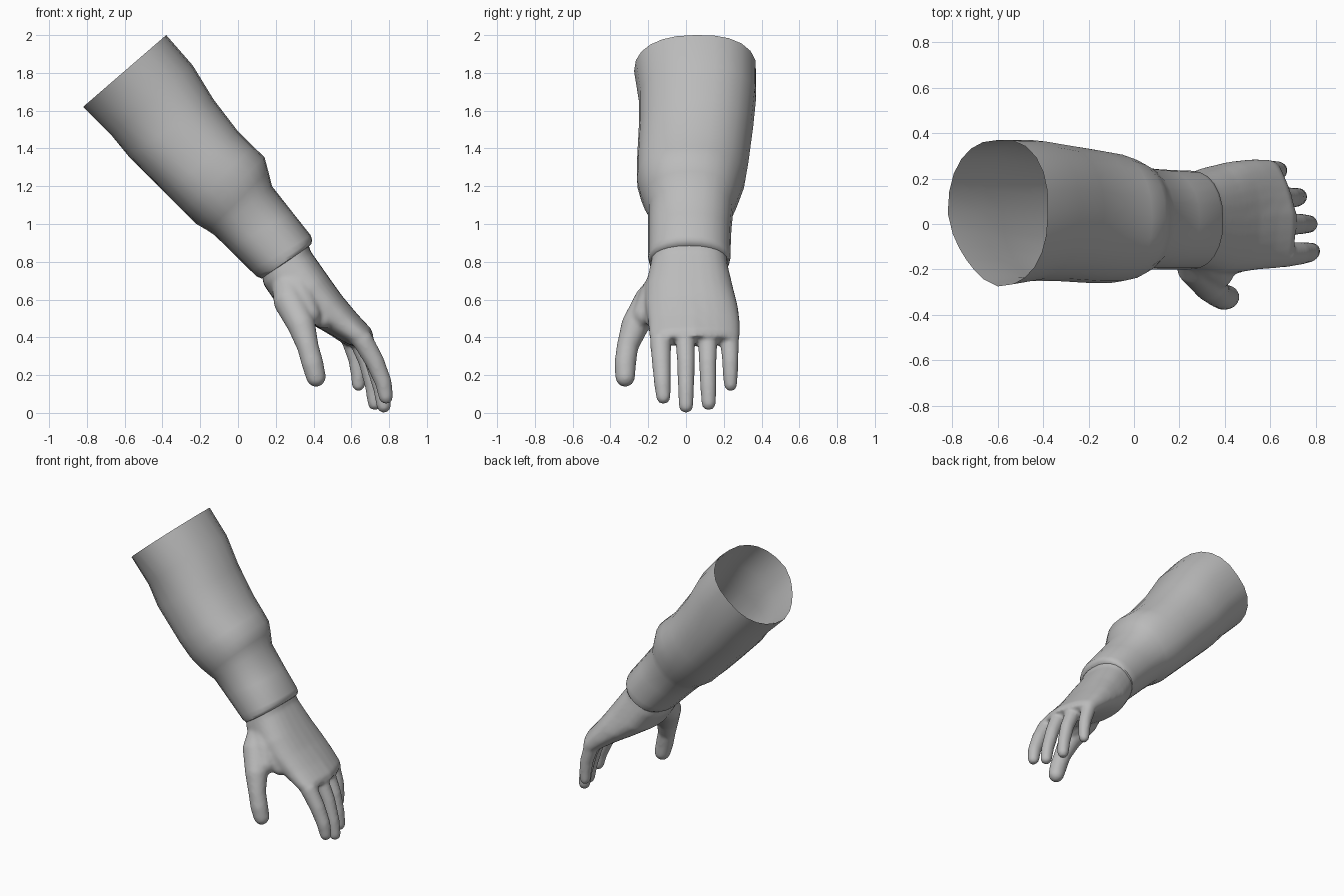
import bpy, bmesh, math
from mathutils import Vector

grey = bpy.data.materials.new("plain grey")
grey.diffuse_color = (0.5, 0.5, 0.5, 1)


def ring_points(ring, sides, power, skew=0.0, chamfer=0.0):
    """Rounded section through a top point, a bottom point and a y range.
    Chamfer flattens the lower front corner and fills the opposite one."""
    xt, zt, xb, zb, y0, y1 = ring
    pts = []
    for i in range(sides):
        a = 2 * math.pi * i / sides
        c, s = math.cos(a), math.sin(a)
        k = 1.0
        if c * s > 0:
            k += chamfer * 2 * c * s * (-1 if c < 0 else 0.3)
        u = k * math.copysign(abs(c) ** (2 / power), c)
        v = k * math.copysign(abs(s) ** (2 / power), s)
        pts.append(Vector(((xt + xb) / 2 + u * (xt - xb) / 2 - skew * max(0, v),
                           (y0 + y1) / 2 + v * (y1 - y0) / 2,
                           (zt + zb) / 2 + u * (zt - zb) / 2)))
    return pts


def skin(bm, loops, caps):
    """Bridge successive loops with quads."""
    rows = [[bm.verts.new(p) for p in loop] for loop in loops]
    n = len(rows[0])
    for a, b in zip(rows, rows[1:]):
        for i in range(n):
            j = (i + 1) % n
            bm.faces.new((a[i], a[j], b[j], b[i]))
    if caps:
        bm.faces.new(rows[0][::-1])
        bm.faces.new(rows[-1])


def digit(bm, path, sides=16):
    """Round-tipped tube along (x, y, z, radius) points."""
    pts = [(Vector(p[:3]), p[3]) for p in path]
    d = (pts[-1][0] - pts[-2][0]).normalized()
    tip, r = pts[-1]
    for a in (25, 50, 70, 84):
        t = math.radians(a)
        pts.append((tip + d * r * math.sin(t), r * math.cos(t)))
    loops = []
    for k, (p, rad) in enumerate(pts):
        t = (pts[min(k + 1, len(pts) - 1)][0] - pts[max(k - 1, 0)][0]).normalized()
        e1 = Vector((0, 1, 0)).cross(t).normalized()
        e2 = t.cross(e1)
        loops.append([p + rad * (e1 * math.cos(b) + e2 * math.sin(b))
                      for b in (2 * math.pi * i / sides for i in range(sides))])
    skin(bm, loops, True)


def finish(name, bm):
    bmesh.ops.recalc_face_normals(bm, faces=bm.faces)
    mesh = bpy.data.meshes.new(name)
    bm.to_mesh(mesh)
    bm.free()
    mesh.materials.append(grey)
    ob = bpy.data.objects.new(name, mesh)
    bpy.context.collection.objects.link(ob)
    bpy.context.view_layer.objects.active = ob
    ob.select_set(True)
    return ob


# Sleeve: open at the elbow, bulging above the cuff, rolled in at the wrist
sleeve_rings = [
    (-0.38, 2.00, -0.82, 1.62, -0.275, 0.37),
    (-0.24, 1.84, -0.67, 1.47, -0.25, 0.37),
    (-0.13, 1.66, -0.58, 1.36, -0.25, 0.355),
    (0.00, 1.49, -0.38, 1.16, -0.26, 0.33),
    (0.08, 1.41, -0.29, 1.07, -0.26, 0.315),
    (0.14, 1.355, -0.22, 1.00, -0.245, 0.29),
    (0.16, 1.28, -0.16, 0.965, -0.225, 0.27),
    (0.18, 1.20, -0.13, 0.945, -0.20, 0.25),
    (0.29, 1.06, -0.05, 0.87, -0.20, 0.24),
    (0.385, 0.94, 0.07, 0.75, -0.20, 0.235),
    (0.393, 0.915, 0.10, 0.722, -0.20, 0.235),
    (0.388, 0.895, 0.125, 0.712, -0.195, 0.23),
    (0.38, 0.885, 0.14, 0.718, -0.185, 0.22),
    (0.36, 0.905, 0.14, 0.75, -0.175, 0.21)]
chamfers = [0.14, 0.06, 0.0, -0.03, -0.03]
chamfers += [0.0] * (len(sleeve_rings) - len(chamfers))
bm = bmesh.new()
skin(bm, [ring_points(r, 24, 2.25, 0, c) for r, c in zip(sleeve_rings, chamfers)], False)
sleeve = finish("sleeve", bm)
bpy.ops.object.shade_smooth_by_angle(angle=math.radians(50))
sleeve.select_set(False)

# Palm, with the little-finger side set back
palm_rings = [
    ((0.36, 0.93, 0.12, 0.77, -0.175, 0.21), 0),
    ((0.385, 0.855, 0.135, 0.68, -0.19, 0.222), 0),
    ((0.48, 0.72, 0.21, 0.57, -0.22, 0.252), 0),
    ((0.555, 0.615, 0.33, 0.50, -0.215, 0.275), 0.01),
    ((0.635, 0.52, 0.455, 0.435, -0.20, 0.285), 0.03),
    ((0.705, 0.445, 0.56, 0.375, -0.195, 0.285), 0.05),
    ((0.718, 0.405, 0.61, 0.35, -0.185, 0.28), 0.06)]
bm = bmesh.new()
skin(bm, [ring_points(r, 28, 2.5, s) for r, s in palm_rings], True)

# Thumb, web between thumb and palm, then the four fingers
digits = [
    [(0.26, -0.10, 0.70, 0.085), (0.275, -0.19, 0.59, 0.088), (0.338, -0.272, 0.46, 0.074),
     (0.37, -0.31, 0.35, 0.058), (0.395, -0.322, 0.26, 0.058), (0.413, -0.322, 0.19, 0.053)],
    [(0.29, -0.10, 0.70, 0.10), (0.33, -0.165, 0.60, 0.092), (0.37, -0.215, 0.52, 0.07)],
    [(0.35, -0.10, 0.66, 0.08), (0.41, -0.15, 0.57, 0.078), (0.45, -0.165, 0.50, 0.055)],
    [(0.58, -0.13, 0.45, 0.045), (0.66, -0.135, 0.385, 0.057), (0.725, -0.13, 0.27, 0.051),
     (0.77, -0.125, 0.16, 0.045), (0.783, -0.12, 0.085, 0.039)],
    [(0.59, -0.01, 0.46, 0.045), (0.665, -0.005, 0.39, 0.053), (0.718, 0.0, 0.27, 0.047),
     (0.758, 0.0, 0.13, 0.043), (0.772, 0.0, 0.038, 0.039)],
    [(0.56, 0.11, 0.46, 0.045), (0.635, 0.115, 0.39, 0.052), (0.685, 0.115, 0.27, 0.047),
     (0.715, 0.118, 0.14, 0.043), (0.725, 0.12, 0.052, 0.039)],
    [(0.53, 0.22, 0.47, 0.042), (0.595, 0.23, 0.39, 0.05), (0.628, 0.234, 0.28, 0.044),
     (0.637, 0.235, 0.20, 0.04), (0.638, 0.236, 0.15, 0.036)]]
for path in digits:
    digit(bm, path)

# Fuse palm and digits into one soft skin
hand = finish("hand", bm)
fuse = hand.modifiers.new("fuse", 'REMESH')
fuse.mode = 'VOXEL'
fuse.voxel_size = 0.011
fuse.use_smooth_shade = True
soften = hand.modifiers.new("soften", 'SMOOTH')
soften.factor = 0.5
soften.iterations = 8
for m in ("fuse", "soften"):
    bpy.ops.object.modifier_apply(modifier=m)
bpy.ops.object.shade_smooth()
